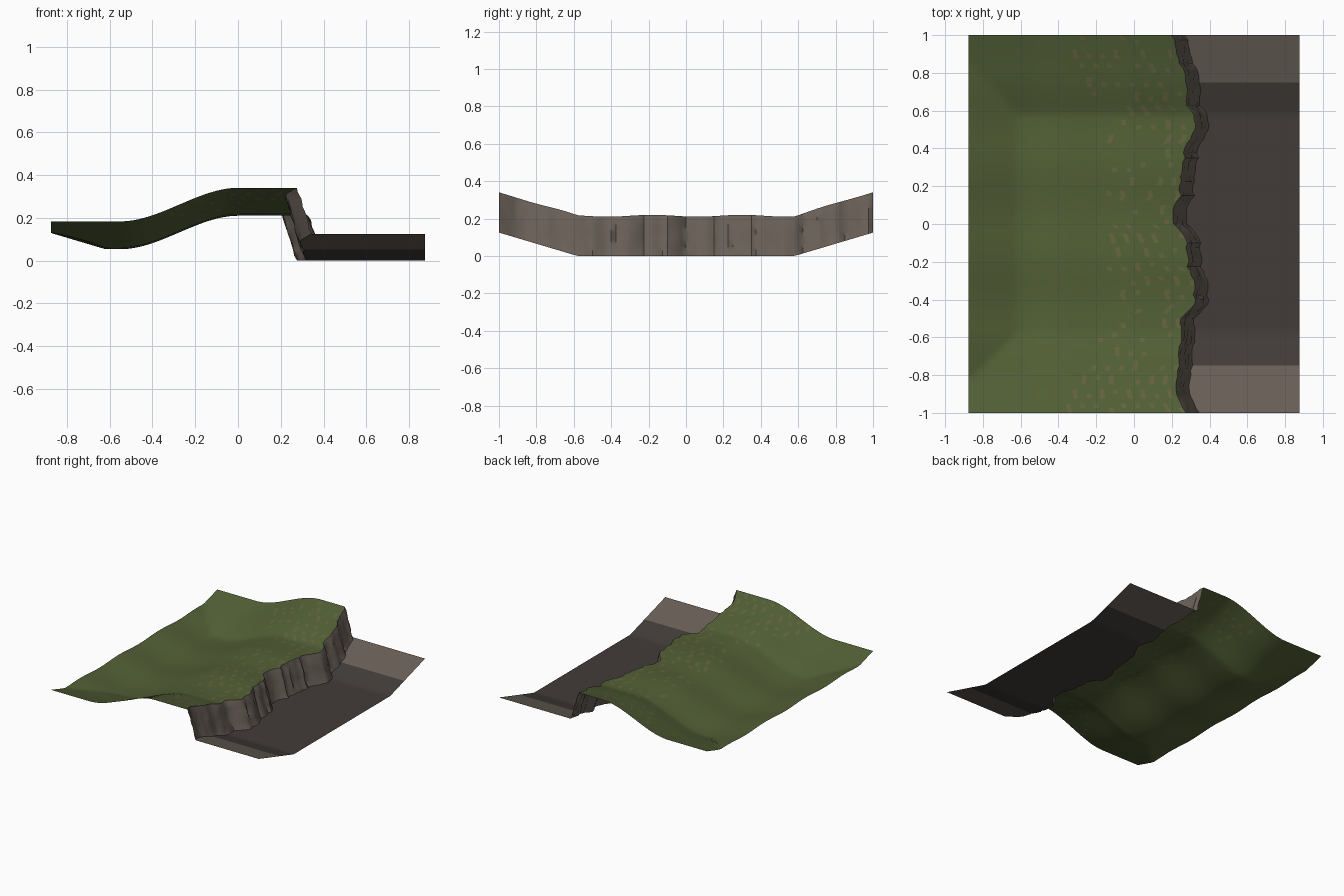
import bpy, math, random
from mathutils import Vector

if "Cube" in bpy.data.objects:
    bpy.data.objects.remove(bpy.data.objects["Cube"])

random.seed(4)
ROWS = 80


def material(name, rgb):
    m = bpy.data.materials.new(name)
    m.diffuse_color = (*rgb, 1)
    m.use_nodes = True
    m.node_tree.nodes["Principled BSDF"].inputs["Base Color"].default_value = m.diffuse_color
    return m


grass = material("grass", (0.085, 0.115, 0.036))
dry = material("dry_grass", (0.125, 0.125, 0.05))
rock = material("rock", (0.14, 0.115, 0.095))
dark = material("dark_ground", (0.055, 0.046, 0.041))

# Plan line of the cliff's upper edge as (y, x)
LINE = [(-1, .28), (-.95, .25), (-.85, .215), (-.75, .24), (-.5, .25), (-.42, .32),
        (-.3, .32), (-.22, .285), (-.08, .275), (0, .21), (.07, .205), (.15, .245),
        (.25, .25), (.4, .27), (.5, .325), (.57, .32), (.62, .285), (.8, .275),
        (.9, .22), (1, .205)]


def smooth(a, b, v):
    t = min(1, max(0, (v - a) / (b - a)))
    return t * t * (3 - 2 * t)


def cliff_x(y):
    for (y0, x0), (y1, x1) in zip(LINE, LINE[1:]):
        if y <= y1:
            return x0 + (x1 - x0) * (y - y0) / (y1 - y0)
    return LINE[-1][1]


ys = [-1 + 2 * j / ROWS for j in range(ROWS + 1)]
edge = [cliff_x(y) + random.uniform(-.008, .008) for y in ys]


def rim(x, y):
    # Raised border along the front, back and left sides
    return .298 * max(0, abs(y) - .58, -x - .62)


def upper(x, y):
    wave = .005 * math.cos(13.1 * (y + .18)) * smooth(1, .6, abs(y))
    return .058 + .157 * smooth(-.55, 0, x) + wave + rim(x, y)


def sheet(name, cols, point, mats, pick):
    # Grid surface: point(u, row) gives a position, pick(centre, i, j) a material slot
    verts = [point(i / cols, j) for j in range(ROWS + 1) for i in range(cols + 1)]
    w = cols + 1
    faces = [(j * w + i, j * w + i + 1, (j + 1) * w + i + 1, (j + 1) * w + i)
             for j in range(ROWS) for i in range(cols)]
    me = bpy.data.meshes.new(name)
    me.from_pydata(verts, [], faces)
    for m in mats:
        me.materials.append(m)
    for k, p in enumerate(me.polygons):
        p.material_index = pick(p.center, k % cols, k // cols)
    ob = bpy.data.objects.new(name, me)
    bpy.context.collection.objects.link(ob)
    bpy.ops.object.select_all(action='DESELECT')
    bpy.context.view_layer.objects.active = ob
    ob.select_set(True)
    bpy.ops.object.shade_smooth_by_angle(angle=math.radians(40))


# Grassy slope rising to the cliff edge, speckled with dry tufts on the high ground
def slope_point(u, j):
    x = -.875 + u * (edge[j] + .875)
    return Vector((x, ys[j], upper(x, ys[j])))


def tufts(c, i, j):
    high = c.z > .19 and c.x > -.37
    return int(high and (i + j // 3) % 3 == 0 and j % 3 != 2 and random.random() < .55)


sheet("grass_slope", 46, slope_point, [grass, dry], tufts)

# Rugged rock face dropping to the lower ground
WALL = 7
folds = [[random.uniform(-.006, .006) if 0 < i < WALL else 0 for i in range(WALL + 1)]
         for _ in ys]


def wall_point(u, j):
    y = ys[j]
    x = edge[j] + .07 * u
    top, bottom = upper(edge[j], y), rim(0, y)
    drop = .55 * u + .45 * smooth(0, 1, u)
    return Vector((x + folds[j][round(u * WALL)], y, top + (bottom - top) * drop))


sheet("cliff_face", WALL, wall_point, [rock], lambda c, i, j: 0)


# Dark lower ground with paler rock on its raised ends
def ground_point(u, j):
    x0 = edge[j] + .07
    return Vector((x0 + u * (.875 - x0), ys[j], rim(0, ys[j])))


sheet("lower_ground", 20, ground_point, [dark, rock], lambda c, i, j: int(abs(c.y) > .76))
